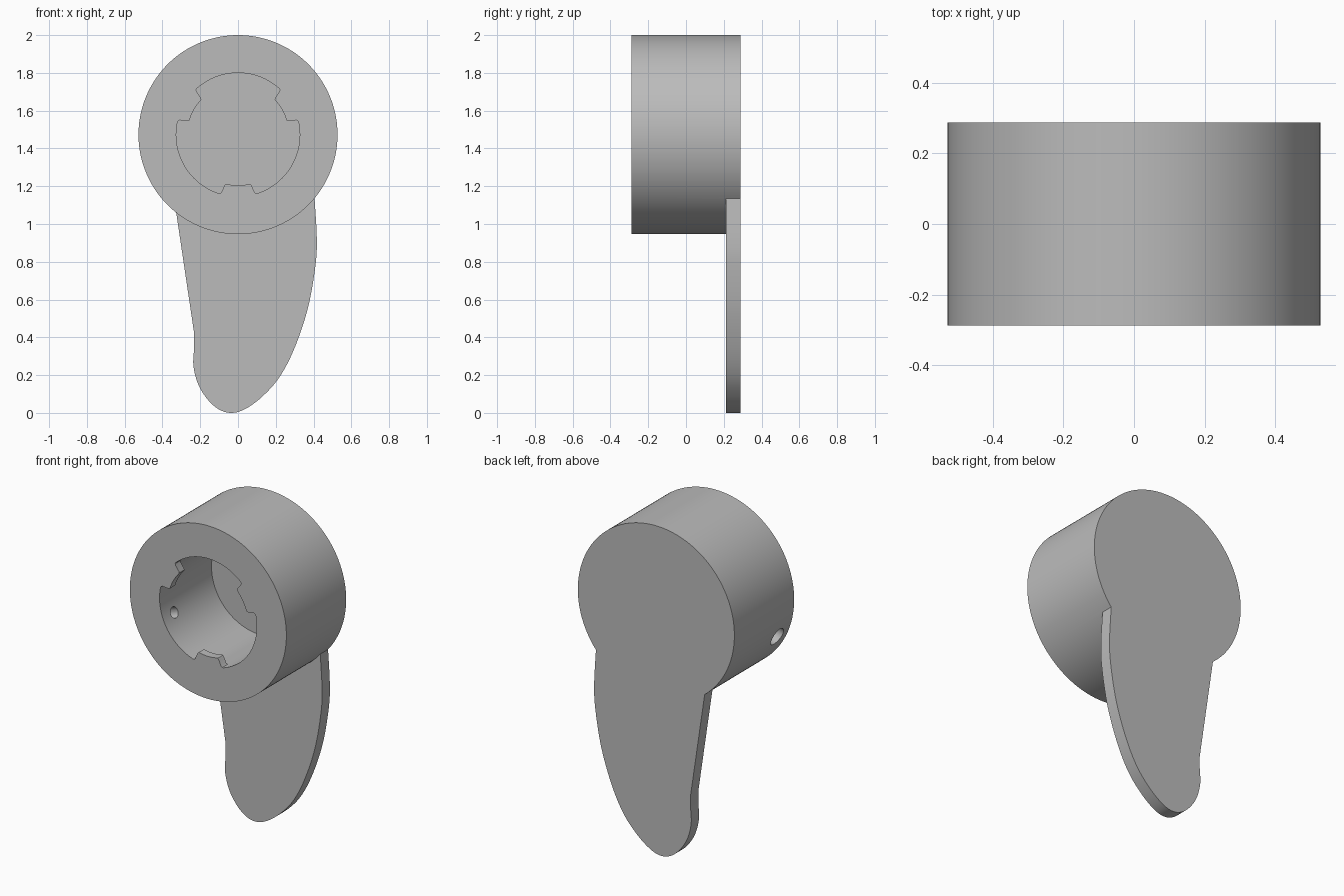
import bpy, bmesh, math
from mathutils import Vector

if "Cube" in bpy.data.objects:
    bpy.data.objects.remove(bpy.data.objects["Cube"], do_unlink=True)

CENTRE_Z, RADIUS, HALF = 1.473, 0.527, 0.2875
BORE, TAB, PLATE = 0.327, 0.268, 0.075
FLOOR = HALF - PLATE

grey = bpy.data.materials.new("plain grey")
grey.use_nodes = True
COLOUR = (0.5, 0.5, 0.5, 1)
grey.diffuse_color = COLOUR
grey.node_tree.nodes["Principled BSDF"].inputs["Base Color"].default_value = COLOUR


def loft(name, rings):
    """Closed solid through rings of equal point count, capped at both ends."""
    bm = bmesh.new()
    loops = [[bm.verts.new(p) for p in ring] for ring in rings]
    n = len(loops[0])
    for a, b in zip(loops, loops[1:]):
        for i in range(n):
            j = (i + 1) % n
            bm.faces.new((a[i], a[j], b[j], b[i]))
    bm.faces.new(loops[0][::-1])
    bm.faces.new(loops[-1])
    bmesh.ops.remove_doubles(bm, verts=bm.verts, dist=1e-5)
    bmesh.ops.recalc_face_normals(bm, faces=bm.faces)
    mesh = bpy.data.meshes.new(name)
    bm.to_mesh(mesh)
    bm.free()
    mesh.materials.append(grey)
    obj = bpy.data.objects.new(name, mesh)
    bpy.context.collection.objects.link(obj)
    return obj


def ring(y, radius, n):
    """Circle about the knob axis; radius is a function of degrees."""
    pts = []
    for i in range(n):
        deg = 360 * i / n
        a, r = math.radians(deg), radius(deg)
        pts.append((r * math.cos(a), y, CENTRE_Z + r * math.sin(a)))
    return pts


def spline(points, steps=8):
    """Smooth curve through the points."""
    p = [Vector(q) for q in points]
    p = [2 * p[0] - p[1]] + p + [2 * p[-1] - p[-2]]
    out = []
    for a, b, c, d in zip(p, p[1:], p[2:], p[3:]):
        for k in range(steps):
            t = k / steps
            out.append(0.5 * (2 * b + (c - a) * t + (2 * a - 5 * b + 4 * c - d) * t * t
                              + (3 * b - a - 3 * c + d) * t ** 3))
    return out + [p[-2]]


def boolean(target, tool, operation):
    mod = target.modifiers.new(operation.lower(), "BOOLEAN")
    mod.object, mod.operation, mod.solver = tool, operation, "EXACT"
    bpy.context.view_layer.objects.active = target
    bpy.ops.object.modifier_apply(modifier=mod.name)
    bpy.data.objects.remove(tool, do_unlink=True)


def lip_radius(deg):
    """Three rounded tabs, spaced evenly round the bore mouth."""
    off = round(abs((deg - 30 + 60) % 120 - 60))
    if off <= 13:
        return TAB
    return {14: TAB + 0.002, 15: TAB + 0.012, 16: BORE - 0.01, 17: BORE - 0.002}.get(off, BORE)


# Knob body
knob = loft("lever_knob", [ring(y, lambda d: RADIUS, 144) for y in (-HALF, HALF)])

# Flat lever, flush with the back of the knob
right = spline([(0.405, 1.14), (0.417, 0.93), (0.41, 0.78), (0.37, 0.555), (0.30, 0.345),
                (0.22, 0.19), (0.127, 0.085), (0.037, 0.02), (-0.035, 0), (-0.1, 0.018),
                (-0.16, 0.07), (-0.21, 0.15), (-0.236, 0.25), (-0.232, 0.35), (-0.232, 0.42)])
outline = [Vector((0.3, 1.14))] + right + [Vector((-0.327, 1.06)), Vector((-0.3, 1.14))]
lever = loft("lever", [[(p.x, y, p.y) for p in outline] for y in (FLOOR, HALF)])
boolean(knob, lever, "UNION")

# Blind bore with the tabbed mouth
mouth = 0.05 - HALF
bore = loft("bore_cutter", [ring(-HALF - 0.1, lip_radius, 360), ring(mouth, lip_radius, 360),
                            ring(mouth, lambda d: BORE, 360), ring(FLOOR, lambda d: BORE, 360)])
boolean(knob, bore, "DIFFERENCE")

# Tapered screw hole through the side wall
a = math.radians(202)
axis = Vector((math.cos(a), 0, math.sin(a)))
side = axis.cross(Vector((0, 1, 0)))
rings = []
for dist, r in ((BORE - 0.04, 0.028), (RADIUS + 0.04, 0.06)):
    base = Vector((0, -0.18, CENTRE_Z)) + axis * dist
    rings.append([base + r * (side * math.cos(t) + Vector((0, 1, 0)) * math.sin(t))
                  for t in (math.tau * i / 32 for i in range(32))])
boolean(knob, loft("screw_hole_cutter", rings), "DIFFERENCE")

# Smooth curved walls, sharp rims
bpy.ops.object.select_all(action="DESELECT")
knob.select_set(True)
bpy.context.view_layer.objects.active = knob
bpy.ops.object.shade_smooth_by_angle(angle=math.radians(30))
